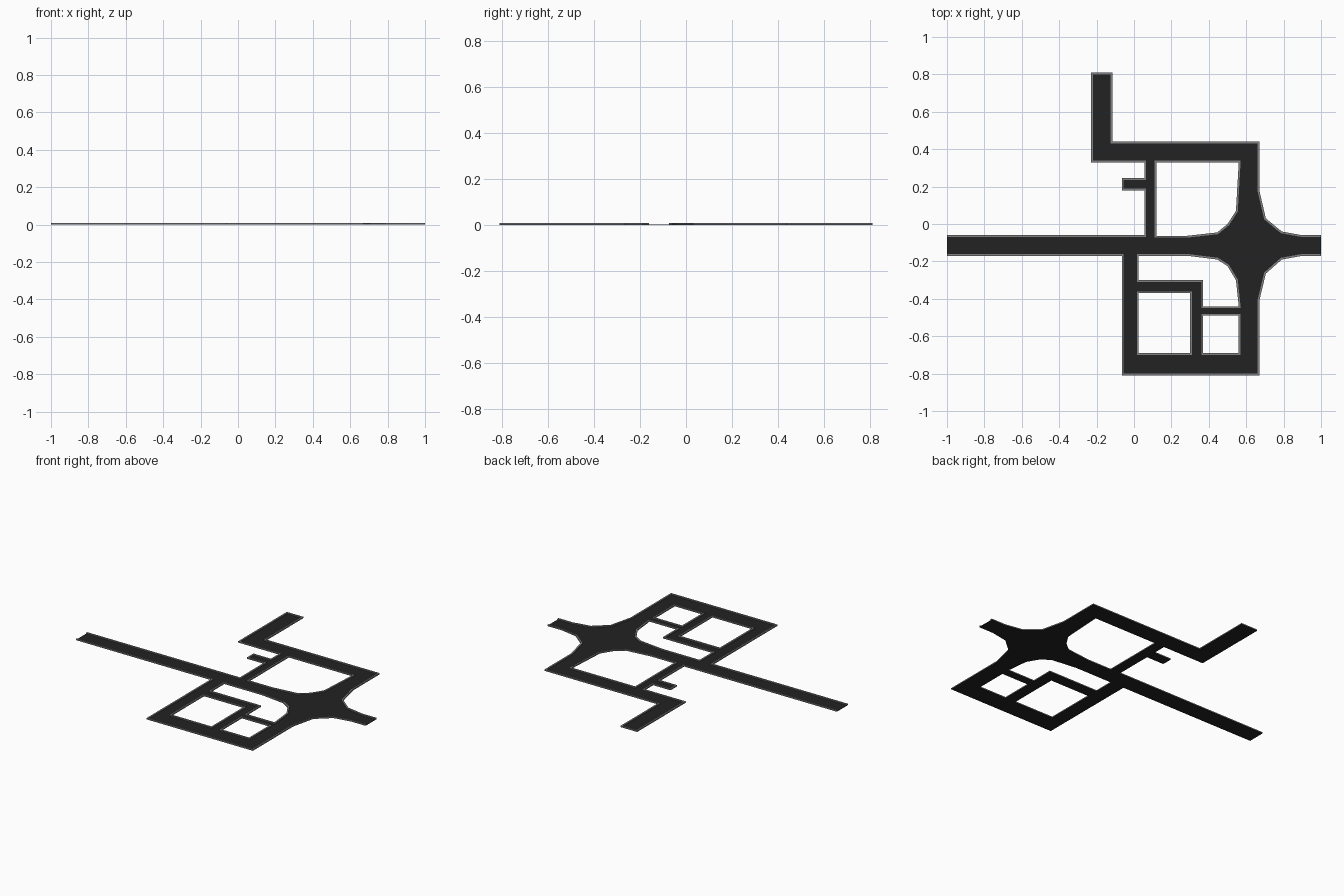
import bpy, bmesh
from mathutils import Vector

if "Cube" in bpy.data.objects:
    bpy.data.objects.remove(bpy.data.objects["Cube"])

SLAB, TOP, WIDTH = 0.002, 0.008, 0.01

def material(name, c):
    m = bpy.data.materials.new(name)
    m.diffuse_color = (c, c, c, 1)
    m.use_nodes = True
    m.node_tree.nodes["Principled BSDF"].inputs["Base Color"].default_value = m.diffuse_color
    return m

asphalt = material("asphalt", 0.016)
concrete = material("concrete", 0.22)

def box(x0, x1, y0, y1):
    return [(x0, y1), (x1, y1), (x1, y0), (x0, y0)]

# Outlines: the pavement always lies on the left of each edge
outer = [(-1, -.17), (-.065, -.17), (-.065, -.81), (.67, -.81), (.67, -.41),
         (.705, -.265), (.79, -.19), (.9, -.17), (1, -.17), (1, -.06),
         (.9, -.06), (.79, -.04), (.705, .03), (.67, .18), (.67, .44),
         (-.115, .44), (-.115, .81), (-.23, .81), (-.23, .33), (.055, .33),
         (.055, .245), (-.065, .245), (-.065, .18), (.055, .18),
         (.055, -.06), (-1, -.06)]
north_block = [(.12, .33), (.56, .33), (.545, .07), (.5, 0), (.445, -.045),
               (.285, -.063), (.12, -.063)]
middle_block = [(.025, -.17), (.285, -.17), (.445, -.19), (.5, -.225),
                (.545, -.3), (.56, -.44), (.37, -.44), (.37, -.3), (.025, -.3)]
loops = [outer, north_block, middle_block,
         box(.025, .3, -.69, -.37), box(.37, .56, -.69, -.49)]

# Road surface: filled outline with the blocks left open
curve = bpy.data.curves.new("road_surface", 'CURVE')
curve.dimensions = '2D'
curve.fill_mode = 'BOTH'
curve.extrude = SLAB / 2
for pts in loops:
    s = curve.splines.new('POLY')
    s.points.add(len(pts) - 1)
    for p, (x, y) in zip(s.points, pts):
        p.co = (x, y, 0, 1)
    s.use_cyclic_u = True
    s.use_smooth = False
road = bpy.data.objects.new("road_surface", curve)
road.location.z = SLAB / 2
bpy.context.collection.objects.link(road)
bpy.context.view_layer.objects.active = road
road.select_set(True)
bpy.ops.object.convert(target='MESH')
road = bpy.context.view_layer.objects.active
road.data.materials.clear()
road.data.materials.append(asphalt)

# Kerbs: mitred strip inside every edge, left out across the road ends
def is_open(a, b):
    return (a.x == b.x and abs(a.x) == 1) or (a.y == b.y == .81)

def kerb(name, pts):
    v = [Vector(p) for p in pts]
    n = len(v)
    normal, off = [], []
    for i in range(n):
        a, b = v[i], v[(i + 1) % n]
        d = (b - a).normalized()
        normal.append(Vector((-d.y, d.x)))
        off.append(0 if is_open(a, b) else WIDTH)
    bm = bmesh.new()
    rings = []
    for i, p in enumerate(v):
        n0, n1, o0, o1 = normal[i - 1], normal[i], off[i - 1], off[i]
        det = n0.x * n1.y - n0.y * n1.x
        if abs(det) < 1e-4:
            q = p + n1 * o1
        else:
            q = p + Vector((o0 * n1.y - o1 * n0.y, o1 * n0.x - o0 * n1.x)) / det
        rings.append([bm.verts.new((c.x, c.y, z)) for c, z in
                      ((p, SLAB), (p, TOP), (q, TOP), (q, SLAB))])
    for i in range(n):
        r, t = rings[i], rings[(i + 1) % n]
        if off[i]:
            for k in range(4):
                m = (k + 1) % 4
                bm.faces.new((r[k], t[k], t[m], r[m]))
            if not off[i - 1]:
                bm.faces.new(r)
        elif off[i - 1]:
            bm.faces.new(r)
    bmesh.ops.recalc_face_normals(bm, faces=bm.faces)
    me = bpy.data.meshes.new(name)
    bm.to_mesh(me)
    bm.free()
    me.materials.append(concrete)
    bpy.context.collection.objects.link(bpy.data.objects.new(name, me))

names = ["outer_kerb", "north_block_kerb", "middle_block_kerb",
         "southwest_block_kerb", "southeast_block_kerb"]
for name, pts in zip(names, loops):
    kerb(name, pts)
